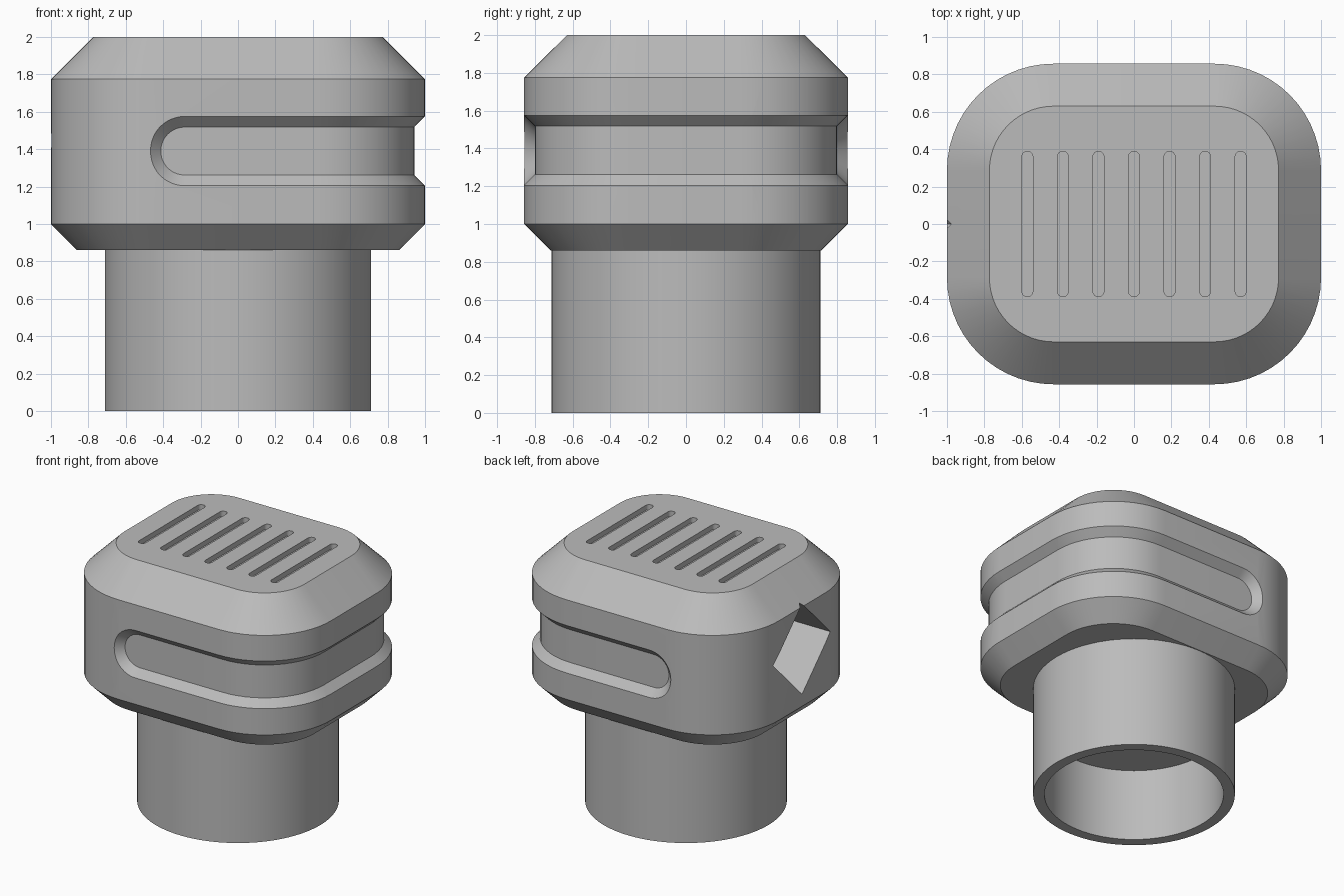
import bpy, bmesh
from math import sin, cos, pi, radians
from mathutils import Matrix, Vector

cube = bpy.data.objects.get("Cube")
if cube:
    bpy.data.objects.remove(cube, do_unlink=True)

HX, HY, RAD = 1.0, 0.857, 0.57     # head half sizes and corner radius
MID = 1.39                         # groove centre height

grey = bpy.data.materials.new("plain grey")
grey.use_nodes = True
grey.diffuse_color = (0.5, 0.5, 0.5, 1)
grey.node_tree.nodes["Principled BSDF"].inputs["Base Color"].default_value = (0.5, 0.5, 0.5, 1)


def corner(cx, cy, r, start, n=14):
    """Quarter arc of points around a corner centre."""
    return [(cx + r * cos(start + i * pi / 2 / n), cy + r * sin(start + i * pi / 2 / n))
            for i in range(n + 1)]


def rounded_rect(inset):
    cx, cy, r = HX - RAD, HY - RAD, RAD - inset
    return (corner(cx, -cy, r, -pi / 2) + corner(cx, cy, r, 0)
            + corner(-cx, cy, r, pi / 2) + corner(-cx, -cy, r, pi))


def skin(bm, rings, caps=True):
    """Join rings of points with quads, capping both ends if asked."""
    rows = [[bm.verts.new(p) for p in ring] for ring in rings]
    for a, b in zip(rows, rows[1:]):
        for i in range(len(a)):
            j = (i + 1) % len(a)
            bm.faces.new((a[i], a[j], b[j], b[i]))
    if caps:
        bm.faces.new(rows[0][::-1])
        bm.faces.new(rows[-1])


def finish(bm, name):
    bmesh.ops.remove_doubles(bm, verts=bm.verts, dist=1e-5)
    bmesh.ops.recalc_face_normals(bm, faces=bm.faces)
    mesh = bpy.data.meshes.new(name)
    bm.to_mesh(mesh)
    bm.free()
    mesh.materials.append(grey)
    obj = bpy.data.objects.new(name, mesh)
    bpy.context.collection.objects.link(obj)
    return obj


def activate(obj):
    bpy.ops.object.select_all(action='DESELECT')
    obj.select_set(True)
    bpy.context.view_layer.objects.active = obj


# Head: rounded block with chamfered top and bottom
bm = bmesh.new()
levels = [(0.86, 0.14), (1.0, 0), (1.775, 0), (2.0, 0.227)]
skin(bm, [[(x, y, z) for x, y in rounded_rect(d)] for z, d in levels])
head = finish(bm, "head")

# Side groove: tapered channel wrapping the +x side with rounded ends
bm = bmesh.new()
END = -0.285


def groove_path(offset, r):
    """Columns (x, y, half height) from the front end round to the back end."""
    cx, cy = HX - RAD, HY - RAD
    front = [(END - r * cos(a), -HY - offset, r * sin(a))
             for a in (i * pi / 24 for i in range(13))]
    back = [(x, -y, h) for x, y, h in reversed(front)]
    bend = corner(cx, -cy, RAD + offset, -pi / 2) + corner(cx, cy, RAD + offset, 0)
    return front + [(x, y, r) for x, y in bend] + back


outer, inner = groove_path(0.05, 0.235), groove_path(-0.057, 0.128)
skin(bm, [[(ox, oy, MID + oh), (ix, iy, MID + ih), (ix, iy, MID - ih), (ox, oy, MID - oh)]
          for (ox, oy, oh), (ix, iy, ih) in zip(outer, inner)], caps=False)
groove_cutter = finish(bm, "groove_cutter")

# Seven shallow grip slots in the top
bm = bmesh.new()
for k in range(-3, 4):
    w, reach = 0.029, 0.36
    arc = [(w * cos(i * pi / 12), w * sin(i * pi / 12) + reach) for i in range(13)]
    outline = [(x + k * 0.19, y) for x, y in arc + [(-x, -y) for x, y in arc]]
    skin(bm, [[(x, y, z) for x, y in outline] for z in (1.96, 2.1)])
slot_cutter = finish(bm, "slot_cutter")

# Square socket turned on its corner in the -x side
bm = bmesh.new()
place = (Matrix.Translation(Vector((-0.8, 0, 1.447))) @ Matrix.Rotation(radians(45), 4, 'X')
         @ Matrix.Diagonal((0.6, 0.497, 0.497, 1)))
bmesh.ops.create_cube(bm, size=1, matrix=place)
socket_cutter = finish(bm, "socket_cutter")

for cutter in (groove_cutter, slot_cutter, socket_cutter):
    cutter.hide_render = True
    mod = head.modifiers.new(cutter.name, 'BOOLEAN')
    mod.operation = 'DIFFERENCE'
    mod.solver = 'EXACT'
    mod.object = cutter
    activate(head)
    bpy.ops.object.modifier_apply(modifier=mod.name)
    bpy.data.objects.remove(cutter, do_unlink=True)

# Stem: round tube with a blind bore from below
bm = bmesh.new()
profile = [(0.712, 0.88), (0.712, 0), (0.632, 0), (0.632, 0.56)]
skin(bm, [[(r * cos(i * pi / 36), r * sin(i * pi / 36), z) for i in range(72)]
          for r, z in profile])
stem = finish(bm, "stem")

for obj in (head, stem):
    activate(obj)
    bpy.ops.object.shade_smooth_by_angle(angle=radians(25))
